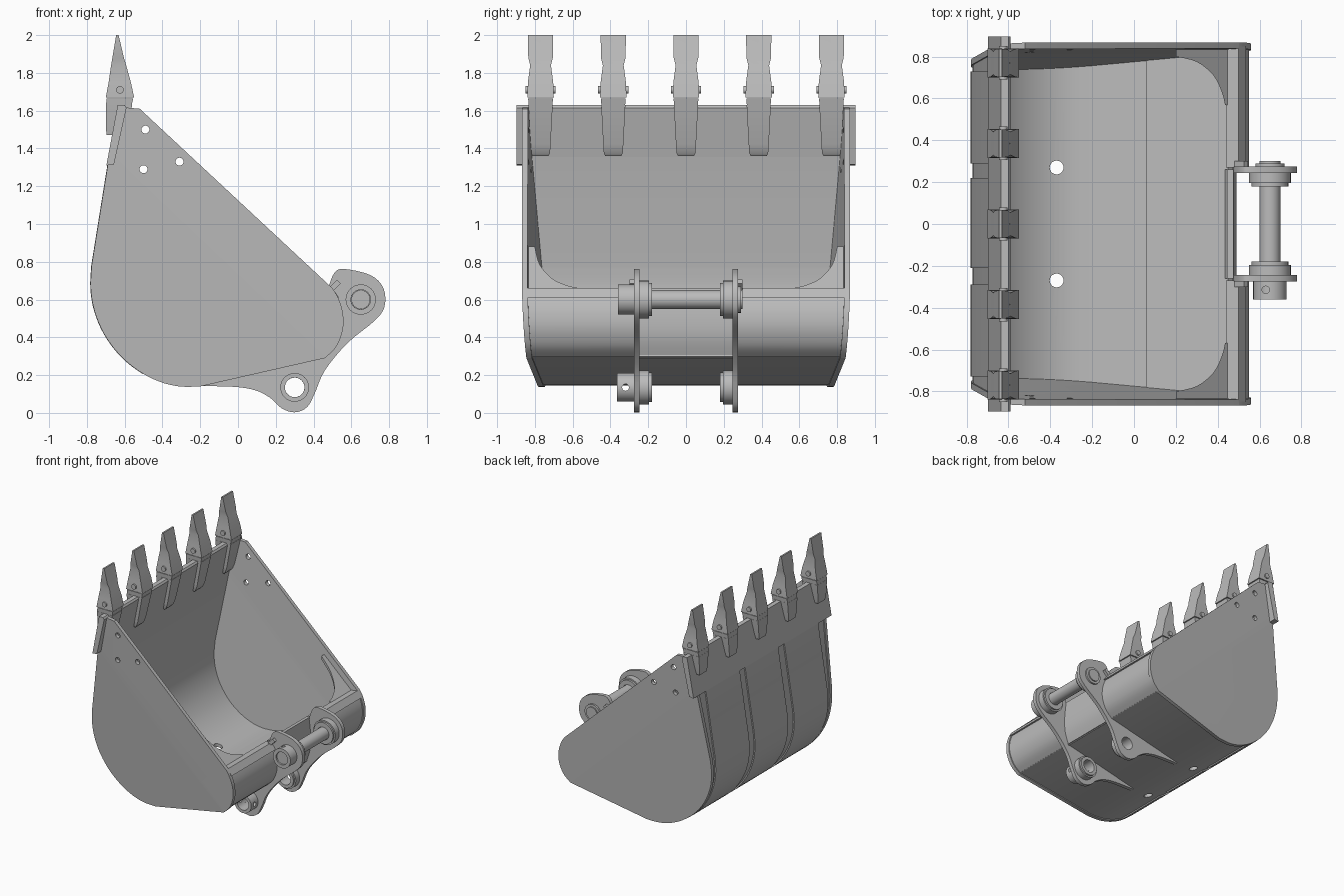
import bpy, bmesh, math
from mathutils import Vector, Matrix

if "Cube" in bpy.data.objects:
    bpy.data.objects.remove(bpy.data.objects["Cube"], do_unlink=True)

steel = bpy.data.materials.new("steel_grey")
steel.use_nodes = True
grey = (0.5, 0.5, 0.5, 1)
steel.diffuse_color = grey
steel.node_tree.nodes["Principled BSDF"].inputs["Base Color"].default_value = grey
parts = []


def finish(name, bm):
    bmesh.ops.recalc_face_normals(bm, faces=bm.faces)
    mesh = bpy.data.meshes.new(name)
    bm.to_mesh(mesh)
    bm.free()
    mesh.materials.append(steel)
    ob = bpy.data.objects.new(name, mesh)
    bpy.context.collection.objects.link(ob)
    parts.append(ob)
    return ob


def skin(bm, loops, closed=False):
    """Join equal-length loops with quads; cap the ends or close the ring."""
    rows = [[bm.verts.new(p) for p in loop] for loop in loops]
    n = len(rows[0])
    for a, b in zip(rows, rows[1:] + (rows[:1] if closed else [])):
        for i in range(n):
            bm.faces.new((a[i], a[(i + 1) % n], b[(i + 1) % n], b[i]))
    if not closed:
        bm.faces.new(rows[0])
        bm.faces.new(rows[-1])


def solid(name, loops, closed=False):
    bm = bmesh.new()
    skin(bm, loops, closed)
    return finish(name, bm)


def prism(name, pts, lo, hi):
    """Extrude an x-z outline between two y values or two y functions."""
    side = lambda f: [(x, f(x, z) if callable(f) else f, z) for x, z in pts]
    return solid(name, [side(lo), side(hi)])


def loft(name, rings, y):
    """Rings of (z, low x, high x, half width)."""
    return solid(name, [[(a, y - w, z), (b, y - w, z), (b, y + w, z), (a, y + w, z)]
                        for z, a, b, w in rings])


def circle(x, z, r, y, n=32):
    return [(x + r * math.cos(2 * math.pi * i / n), y, z + r * math.sin(2 * math.pi * i / n))
            for i in range(n)]


def rod(name, x, z, lo, hi, r):
    return solid(name, [circle(x, z, r, lo), circle(x, z, r, hi)])


def tube(name, x, z, lo, hi, r, bore):
    return solid(name, [circle(x, z, r, lo), circle(x, z, r, hi),
                        circle(x, z, bore, hi), circle(x, z, bore, lo)], True)


def drill(ob, centre, r, axis, depth):
    bm = bmesh.new()
    turn = Vector((0, 0, 1)).rotation_difference(Vector(axis)).to_matrix().to_4x4()
    bmesh.ops.create_cone(bm, cap_ends=True, segments=24, radius1=r, radius2=r, depth=depth,
                          matrix=Matrix.Translation(centre) @ turn)
    cutter = finish("hole_cutter", bm)
    parts.remove(cutter)
    cutter.hide_render = True
    mod = ob.modifiers.new("hole", "BOOLEAN")
    mod.operation, mod.object = "DIFFERENCE", cutter
    bpy.context.view_layer.objects.active = ob
    bpy.ops.object.modifier_apply(modifier=mod.name)
    bpy.data.objects.remove(cutter, do_unlink=True)


def spline(pts, steps=4):
    p = [Vector(q) for q in [pts[0]] + pts + [pts[-1]]]
    out = []
    for a, b, c, d in zip(p, p[1:], p[2:], p[3:]):
        for i in range(steps):
            t = i / steps
            out.append(0.5 * (2 * b + (c - a) * t + (2 * a - 5 * b + 4 * c - d) * t ** 2
                              + (3 * b - a - 3 * c + d) * t ** 3))
    return [tuple(v) for v in out] + [pts[-1]]


def offset(path, dist):
    out = []
    for i, (x, z) in enumerate(path):
        a, b = path[max(i - 1, 0)], path[min(i + 1, len(path) - 1)]
        t = Vector((b[0] - a[0], b[1] - a[1])).normalized()
        out.append((x - t.y * dist, z + t.x * dist))
    return out


def band(path, near, far):
    return offset(path, near) + offset(path, far)[::-1]


# Crease in the side plates; width tapers faster below it
crease = Vector((-0.64, 0, 1.34))
down = Vector((-0.69, 0, -0.724)).normalized()


def width(x, z):
    d = (Vector((x, 0, z)) - crease).dot(down)
    return 0.845 - d * (0.108 if d > 0 else 0.08)


belly = spline([(-0.775, 0.78), (-0.78, 0.66), (-0.76, 0.54), (-0.71, 0.42), (-0.63, 0.31),
                (-0.53, 0.225), (-0.42, 0.167), (-0.31, 0.14), (-0.2, 0.14)])
heel = spline([(0.46, 0.29), (0.52, 0.35), (0.555, 0.44), (0.555, 0.53), (0.53, 0.61), (0.5, 0.66)])
wall = [(-0.675, 1.4), (-0.69, 1.31)]

# Main wrapper with drain holes
inner = lambda x, z: width(x, z) - 0.02
wrapper = prism("wrapper_shell", band(wall + belly + [(0.46, 0.29)], 0.008, 0.034),
                lambda x, z: -inner(x, z), inner)
for s in (-1, 1):
    drill(wrapper, (-0.37, 0.27 * s, 0.17), 0.033, (0, 0, 1), 0.3)
prism("floor_overlap_plate", band([(0.07, 0.201), (0.46, 0.29)], 0.03, 0.05),
      lambda x, z: -inner(x, z), inner)

# Heel between the hinge plates is set back
prism("heel_centre", band(spline([(0.45, 0.29), (0.485, 0.4), (0.49, 0.52), (0.475, 0.66)]), 0, 0.03),
      -0.26, 0.26)

# Side plates, heel shells, rims and corner gussets
plate = [(-0.63, 1.62), (-0.66, 1.47)] + wall[1:] + belly + heel + [(-0.52, 1.61)]
for s, side in ((-1, "right"), (1, "left")):
    bm = bmesh.new()
    skin(bm, [[(x, y, z) for x, z in plate] for y in (-1, 1)])
    bmesh.ops.bisect_plane(bm, geom=bm.verts[:] + bm.edges[:] + bm.faces[:],
                           plane_co=crease, plane_no=down)
    for v in bm.verts:
        v.co.y = s * (width(v.co.x, v.co.z) - (0.03 if v.co.y < 0 else 0))
    cheek = finish(side + "_side_plate", bm)
    for x, z in ((-0.49, 1.5), (-0.5, 1.29), (-0.31, 1.33)):
        drill(cheek, (x, 0.85 * s, z), 0.021, (0, 1, 0), 0.3)

    edge = lambda x, z: s * inner(x, z)
    prism(side + "_heel_shell", band(heel, 0.008, 0.034), 0.26 * s, edge)
    prism(side + "_heel_rim", [(0.44, 0.65), (0.5, 0.66), (0.535, 0.61), (0.45, 0.61)], 0.27 * s, edge)
    prism(side + "_rim_tab", [(0.48, 0.66), (0.5, 0.64), (0.545, 0.685), (0.525, 0.705)],
          0.27 * s, 0.3 * s)
    corner = spline([(0.2, 0.8), (0.3, 0.775), (0.38, 0.71), (0.42, 0.63), (0.435, 0.57)])
    corner += [(0.475, 0.57), (0.475, 0.835), (0.2, 0.835)]
    solid(side + "_corner_gusset", [[(x, s * y, 1.066 - 0.931 * x - k) for x, y in corner]
                                    for k in (0, 0.03)])

# Wear plates on the back of the wrapper
strip = wall[1:] + [p for p in belly if p[0] < -0.5 and p[1] > 0.2]
for i, (lo, hi) in enumerate(((-0.73, -0.29), (-0.21, 0.22), (0.29, 0.73))):
    prism(f"wear_plate_{i + 1}", band(strip, -0.002, 0.012), lo, hi)

# Cutting edge
prism("cutting_edge", [(-0.697, 1.31), (-0.657, 1.315), (-0.59, 1.615), (-0.6, 1.63), (-0.637, 1.63)],
      -0.897, 0.897)

# Teeth with two-legged adapters and retaining pins
for i in range(5):
    y, n = 0.385 * (i - 2), i + 1
    tip = loft(f"tooth_{n}", [(1.67, -0.7, -0.55, 0.07), (1.75, -0.685, -0.567, 0.067),
                              (1.84, -0.672, -0.592, 0.055), (1.88, -0.665, -0.604, 0.065),
                              (2.0, -0.645, -0.632, 0.067)], y)
    drill(tip, (-0.588, y, 1.92), 0.024, (-0.25, 0, 1), 0.14)
    loft(f"adapter_{n}", [(1.62, -0.7, -0.565, 0.062), (1.665, -0.695, -0.555, 0.066)], y)
    loft(f"adapter_inner_leg_{n}", [(1.36, -0.66, -0.635, 0.042), (1.375, -0.655, -0.622, 0.05),
                                    (1.42, -0.645, -0.605, 0.053), (1.63, -0.61, -0.56, 0.064)], y)
    loft(f"adapter_outer_leg_{n}", [(1.47, -0.695, -0.66, 0.045), (1.51, -0.7, -0.655, 0.052),
                                    (1.63, -0.7, -0.63, 0.064)], y)
    rod(f"tooth_pin_{n}", -0.625, 1.71, y - 0.08, y + 0.08, 0.02)

# Hinge plates and bosses
upper, lower = (0.65, 0.6), (0.3, 0.135)
lug = spline([(-0.2, 0.142), (-0.02, 0.138), (0.09, 0.12), (0.17, 0.08), (0.23, 0.025), (0.3, 0.003),
              (0.365, 0.03), (0.405, 0.1), (0.46, 0.225), (0.58, 0.37), (0.72, 0.485), (0.775, 0.56),
              (0.77, 0.66), (0.7, 0.73), (0.56, 0.762), (0.51, 0.74), (0.48, 0.67)])
lug += [(0.47, 0.6), (0.475, 0.45), (0.44, 0.3), (-0.2, 0.155)]
for s, side in ((-1, "right"), (1, "left")):
    hinge = prism(side + "_hinge_plate", lug, 0.245 * s, 0.276 * s)
    for (x, z), label, r in ((upper, "upper", 0.1), (lower, "lower", 0.09)):
        drill(hinge, (x, 0.26 * s, z), 0.052, (0, 1, 0), 0.2)
        tube(f"{side}_{label}_boss", x, z, 0.195 * s, 0.25 * s, r, 0.052)
        tube(f"{side}_{label}_seal", x, z, 0.18 * s, 0.195 * s, r - 0.012, 0.052)

# Pin and locking collars
rod("hinge_pin", *upper, -0.35, 0.3, 0.05)
tube("pin_washer", *upper, 0.27, 0.29, 0.07, 0.049)
collar = tube("upper_pin_collar", *upper, -0.36, -0.27, 0.08, 0.052)
drill(collar, (0.63, -0.315, 0.68), 0.018, (0, 0, 1), 0.1)
collar = tube("lower_pin_collar", *lower, -0.365, -0.27, 0.076, 0.052)
drill(collar, (0.3, -0.32, 0.135), 0.018, (1, 0, 0), 0.4)

# Smooth curved faces, keep edges sharp
bpy.ops.object.select_all(action="DESELECT")
for ob in parts:
    ob.select_set(True)
bpy.context.view_layer.objects.active = parts[0]
bpy.ops.object.shade_smooth_by_angle(angle=math.radians(30))
